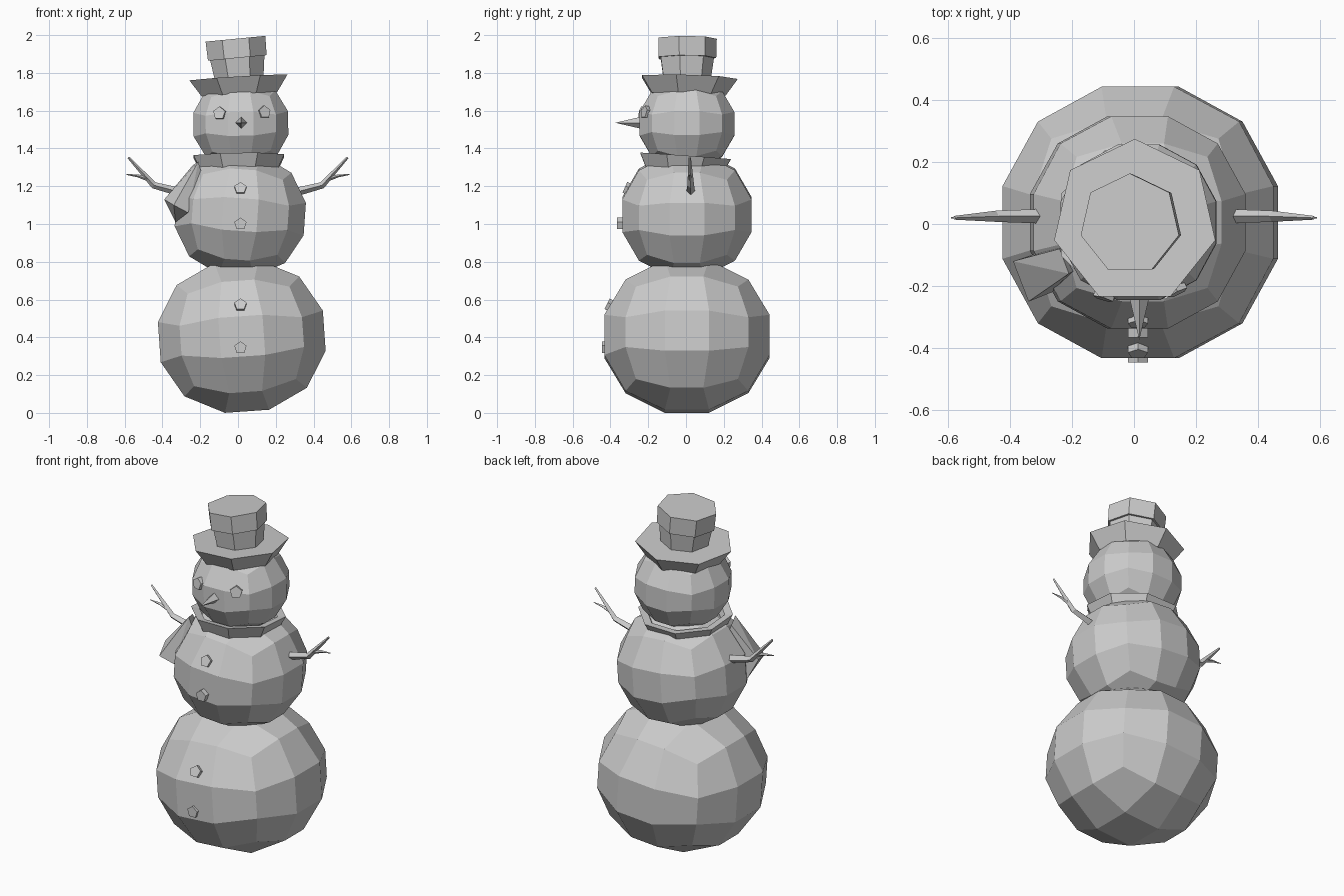
import bpy, bmesh
from math import radians, tan, pi, sin, cos
from mathutils import Vector, Matrix

if "Cube" in bpy.data.objects:
    bpy.data.objects.remove(bpy.data.objects["Cube"])


def finish(bm, name, loc=(0, 0, 0), rot=(0, 0, 0)):
    bmesh.ops.recalc_face_normals(bm, faces=bm.faces)
    me = bpy.data.meshes.new(name)
    bm.to_mesh(me)
    bm.free()
    ob = bpy.data.objects.new(name, me)
    ob.location = loc
    ob.rotation_euler = [radians(a) for a in rot]
    bpy.context.collection.objects.link(ob)
    return ob


def ball(name, loc, r, rz, tilt):
    """Cube sphere with 3 x 3 faces per side."""
    bm = bmesh.new()
    bmesh.ops.create_cube(bm, size=2)
    bmesh.ops.subdivide_edges(bm, edges=bm.edges[:], cuts=2, use_grid_fill=True)
    for v in bm.verts:
        d = Vector([tan(c * pi / 4) for c in v.co]).normalized()
        v.co = Vector((d.x * r, d.y * r, d.z * rz))
    finish(bm, name, loc, (0, tilt, 0))


def lathe(name, profile, sides, loc, rot, closed=False):
    """Spin (radius, height) points; ends are capped unless the profile is closed."""
    bm = bmesh.new()
    rings = []
    for r, z in profile:
        angles = [pi / 2 + 2 * pi * i / sides for i in range(sides)]
        rings.append([bm.verts.new((r * cos(a), r * sin(a), z)) for a in angles])
    pairs = list(zip(rings, rings[1:]))
    if closed:
        pairs.append((rings[-1], rings[0]))
    else:
        bm.faces.new(rings[0])
        bm.faces.new(rings[-1])
    for a, b in pairs:
        for i in range(sides):
            j = (i + 1) % sides
            bm.faces.new((a[i], a[j], b[j], b[i]))
    finish(bm, name, loc, rot)


def stud(name, loc, direction, r1, r2, depth, sides):
    """Small cone or disc pointing along a direction."""
    bm = bmesh.new()
    m = Vector(direction).to_track_quat('Z', 'Y').to_matrix().to_4x4()
    bmesh.ops.create_cone(bm, cap_ends=True, segments=sides, radius1=r1, radius2=r2,
                          depth=depth, matrix=Matrix.Translation(loc) @ m)
    finish(bm, name)


def twig(name, points, radii):
    """Four-sided tapering stick along a path in the xz plane."""
    bm = bmesh.new()
    rings = []
    for i, (p, r) in enumerate(zip(points, radii)):
        p = Vector(p)
        t = Vector(points[min(i + 1, len(points) - 1)]) - Vector(points[max(i - 1, 0)])
        side = t.cross(Vector((0, 1, 0))).normalized()
        y = Vector((0, 1, 0))
        rings.append([bm.verts.new(p + (side * a + y * b) * r)
                      for a, b in ((1, 0), (0, 1), (-1, 0), (0, -1))])
    for a, b in zip(rings, rings[1:]):
        for i in range(4):
            j = (i + 1) % 4
            bm.faces.new((a[i], a[j], b[j], b[i]))
    bm.faces.new(rings[0])
    bm.faces.new(rings[-1])
    finish(bm, name)


# Snow balls
ball("lower_ball", (0.02, 0.005, 0.405), 0.468, 0.425, -4)
ball("middle_ball", (0.012, 0.005, 1.05), 0.366, 0.345, 4)
ball("head_ball", (0.015, 0.005, 1.53), 0.268, 0.25, -1)

# Hat: flared brim and stepped crown
lathe("hat_brim", [(0.205, 0), (0.267, 0.09)], 7, (0.008, 0.005, 1.685), (-1.5, -3.5, 0))
lathe("hat_crown", [(0.13, 0.07), (0.148, 0.195), (0.16, 0.195), (0.163, 0.297)], 7,
      (0.015, 0, 1.685), (0, -5.5, 0))

# Eyes, buttons and nose
for n, (x, y, z, d) in enumerate([(-0.095, -0.225, 1.585, (-0.3, -1, 0.15)),
                                  (0.135, -0.207, 1.59, (0.5, -1, 0.2))]):
    stud(f"eye_{n + 1}", (x, y, z), d, 0.035, 0.035, 0.035, 5)
for n, (y, z, tilt) in enumerate([(-0.31, 1.185, 0.45), (-0.35, 1.0, 0),
                                  (-0.405, 0.568, 0.5), (-0.43, 0.345, 0)]):
    stud(f"button_{n + 1}", (0.013, y, z), (0, -1, tilt), 0.034, 0.034, 0.032, 5)
stud("nose", (0.017, -0.297, 1.536), (0, -1, 0), 0.036, 0.0, 0.155, 4)

# Scarf ring and hanging tail
lathe("scarf_ring", [(0.222, -0.04), (0.26, 0.035), (0.215, 0.03), (0.18, -0.04)], 8,
      (0.005, -0.005, 1.325), (-4, 1, 22.5), closed=True)
bm = bmesh.new()
for p in [(-0.24, -0.08, 1.31), (-0.21, -0.16, 1.33), (-0.19, -0.15, 1.26), (-0.22, -0.07, 1.25),
          (-0.39, -0.12, 1.13), (-0.34, -0.25, 1.10), (-0.265, -0.22, 1.06), (-0.33, -0.10, 1.01)]:
    bm.verts.new(p)
bmesh.ops.convex_hull(bm, input=bm.verts[:])
bmesh.ops.dissolve_limit(bm, angle_limit=radians(8), verts=bm.verts[:], edges=bm.edges[:])
finish(bm, "scarf_tail")

# Branch arms, mirrored
for name, s in (("left", -1), ("right", 1)):
    twig(f"{name}_arm", [(s * 0.28, 0.025, 1.162), (s * 0.445, 0.025, 1.205), (s * 0.58, 0.02, 1.352)],
         [0.024, 0.018, 0.006])
    twig(f"{name}_arm_twig", [(s * 0.47, 0.022, 1.235), (s * 0.53, 0.022, 1.255), (s * 0.59, 0.02, 1.262)],
         [0.012, 0.008, 0.002])
